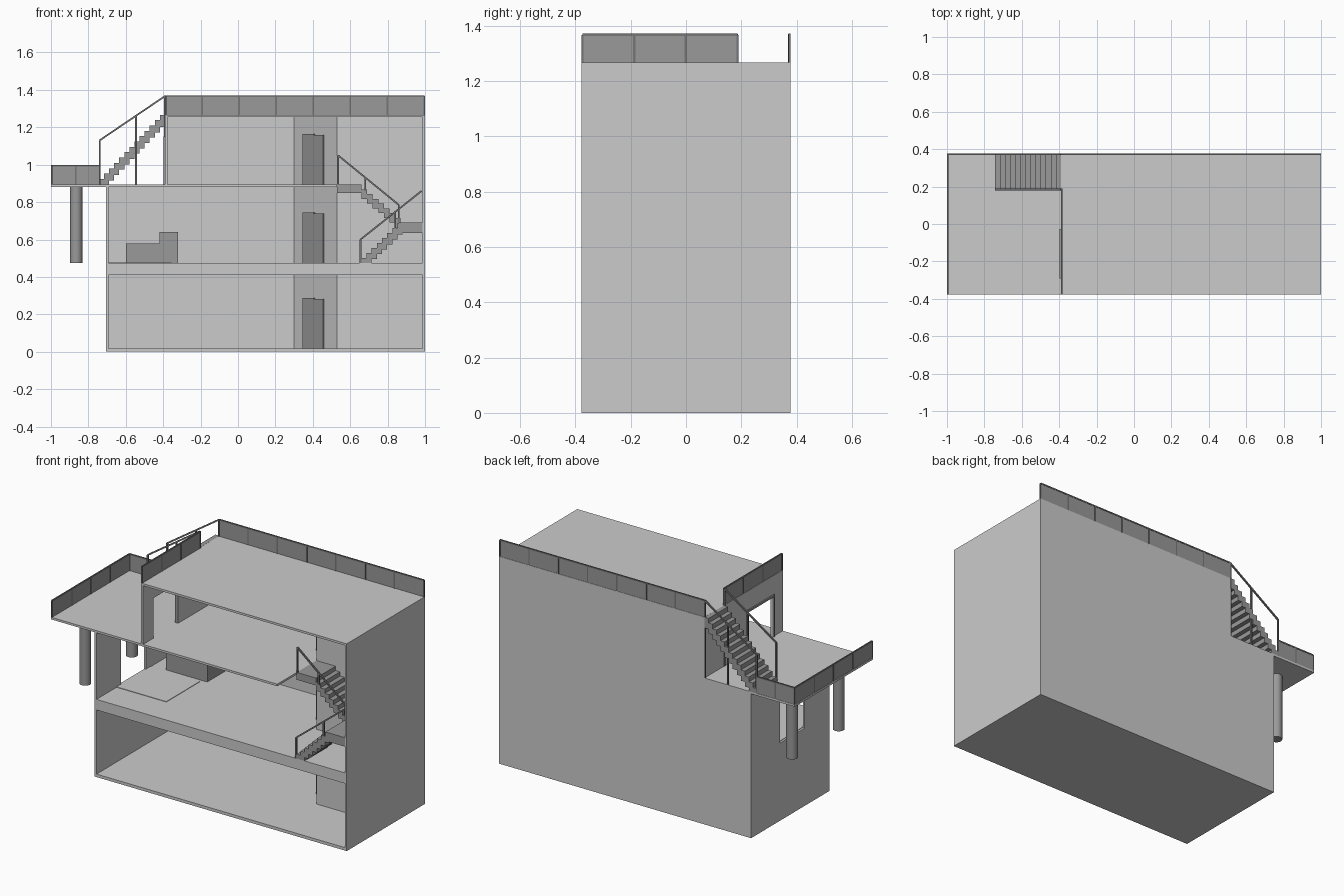
import bpy
import bmesh
from mathutils import Vector, Matrix

default_cube = bpy.data.objects.get("Cube")
if default_cube:
    bpy.data.objects.remove(default_cube, do_unlink=True)


def make_material(name, value):
    material = bpy.data.materials.new(name)
    material.use_nodes = True
    colour = (value, value, value, 1)
    material.diffuse_color = colour
    material.node_tree.nodes["Principled BSDF"].inputs["Base Color"].default_value = colour
    return material


wall_grey = make_material("light wall grey", 0.6)
fitting_grey = make_material("medium fitting grey", 0.32)
post_grey = make_material("dark post grey", 0.18)


def finish(name, mesh_data, material):
    mesh = bpy.data.meshes.new(name)
    mesh_data.to_mesh(mesh)
    mesh_data.free()
    mesh.materials.append(material)
    part = bpy.data.objects.new(name, mesh)
    bpy.context.collection.objects.link(part)
    return part


def boxes(name, material, *extents):
    """Join axis-aligned boxes given as (x range), (y range), (z range)."""
    bm = bmesh.new()
    for ranges in extents:
        low = Vector([min(r) for r in ranges])
        high = Vector([max(r) for r in ranges])
        matrix = Matrix.Translation((low + high) / 2) @ Matrix.Diagonal(high - low).to_4x4()
        bmesh.ops.create_cube(bm, size=1, matrix=matrix)
    return finish(name, bm, material)


def bars(name, material, pairs, width=0.009):
    """Square bars running between pairs of points."""
    bm = bmesh.new()
    for start, end in pairs:
        start, end = Vector(start), Vector(end)
        along = end - start
        turn = along.to_track_quat("Z", "Y").to_matrix().to_4x4()
        size = Matrix.Diagonal((width, width, along.length, 1))
        bmesh.ops.create_cube(bm, size=1, matrix=Matrix.Translation((start + end) / 2) @ turn @ size)
    return finish(name, bm, material)


# Main levels of the building
FRONT, BACK = -0.378, 0.378
LEFT, RIGHT, EDGE, UPPER = -0.705, 1.0, -1.0, -0.39
T = 0.013
GROUND, FIRST, SECOND, ROOF = 0.018, 0.475, 0.895, 1.267
CEILINGS = (0.41, SECOND - T, ROOF - T)
FLOORS = (GROUND, FIRST, SECOND)
VOID_X, MID_Y = 0.53, 0.0
DEPTH = (FRONT, BACK)

# Floors and roof, with a stairwell cut out of the terrace level
boxes("ground_floor", wall_grey, ((LEFT, RIGHT), DEPTH, (0, GROUND)))
boxes("first_floor_slab", wall_grey, ((LEFT, RIGHT), DEPTH, (CEILINGS[0], FIRST)))
boxes("terrace_slab", wall_grey,
      ((EDGE, VOID_X), DEPTH, (CEILINGS[1], SECOND)),
      ((VOID_X, RIGHT), (MID_Y, BACK), (CEILINGS[1], SECOND)))
boxes("roof_slab", wall_grey, ((UPPER, RIGHT), DEPTH, (CEILINGS[2], ROOF)))

# Outer walls
boxes("back_wall", wall_grey,
      ((LEFT, RIGHT), (BACK - T, BACK), (0, SECOND)),
      ((UPPER, RIGHT), (BACK - T, BACK), (SECOND, ROOF)))
boxes("side_wall", wall_grey, ((RIGHT - T, RIGHT), DEPTH, (0, ROOF)))


def wall_with_door(name, x, bottom, top, door, head, base):
    span = (x, x + T)
    boxes(name, wall_grey,
          (span, (FRONT, door[0]), (bottom, top)),
          (span, (door[1], BACK), (bottom, top)),
          (span, door, (head, top)),
          (span, door, (bottom, base)))


wall_with_door("lower_end_wall", LEFT, 0, SECOND, (-0.14, 0.1), 0.75, FIRST)
TERRACE_DOOR = (-0.28, -0.04)
HEAD = 1.14
wall_with_door("upper_end_wall", UPPER, SECOND - T, ROOF, TERRACE_DOOR, HEAD, SECOND)

# Frame around the terrace door
frame_x = (UPPER - 0.008, UPPER + T)
near, far = TERRACE_DOOR
F = 0.012
boxes("terrace_door_frame", fitting_grey,
      (frame_x, (near - F, near), (SECOND, HEAD + F)),
      (frame_x, (far, far + F), (SECOND, HEAD + F)),
      (frame_x, (near, far), (HEAD, HEAD + F)))

# Service core: straight wall, slanted wall and a double door on each storey
corner, rear = Vector((VOID_X, MID_Y, 0)), Vector((0.3, BACK - T, 0))
slant = (rear - corner).normalized()
outward = Vector((-slant.y, slant.x, 0))
if outward.y > 0:
    outward.negate()


def slanted_plate(name, material, start, end, low, high, thickness, offset):
    size = Matrix.Diagonal(((end - start).length, thickness, high - low, 1))
    centre = (start + end) / 2 + outward * offset + Vector((0, 0, (low + high) / 2))
    turn = Matrix((slant, outward, slant.cross(outward))).transposed().to_4x4()
    bm = bmesh.new()
    bmesh.ops.create_cube(bm, size=1, matrix=Matrix.Translation(centre) @ turn @ size)
    bmesh.ops.recalc_face_normals(bm, faces=bm.faces)
    finish(name, bm, material)


for level, (floor, ceiling) in enumerate(zip(FLOORS, CEILINGS), 1):
    boxes(f"core_wall_{level}", wall_grey,
          ((VOID_X, RIGHT - T), (MID_Y, MID_Y + T), (floor, ceiling)))
    slanted_plate(f"core_slanted_wall_{level}", wall_grey, corner, rear, floor, ceiling, T, -T / 2)
    for side, a, b, height in (("right", 0.3, 0.52, 0.265), ("left", 0.52, 0.77, 0.27)):
        slanted_plate(f"core_door_{side}_{level}", fitting_grey, corner.lerp(rear, a),
                      corner.lerp(rear, b), floor, floor + height, 0.008, 0.004)

# Pillars under the terrace
for name, y in (("front_pillar", -0.24), ("back_pillar", 0.21)):
    bm = bmesh.new()
    height = CEILINGS[1] - FIRST
    bmesh.ops.create_cone(bm, cap_ends=True, segments=24, radius1=0.033, radius2=0.033,
                          depth=height,
                          matrix=Matrix.Translation((-0.865, y, FIRST + height / 2)))
    pillar = finish(name, bm, fitting_grey)
    for face in pillar.data.polygons:
        face.use_smooth = len(face.vertices) == 4


# Stairs made of overlapping step blocks
def stairs(name, x, run, z, rise, count, y_range, block):
    boxes(name, fitting_grey, *[
        ((x + i * run, x + (i + 1) * run), y_range,
         (max(z + (i + 1) * rise - block, z), z + (i + 1) * rise))
        for i in range(count)])


STAIR_Y = -0.19
LANDING = 0.69
stairs("lower_flight", 0.66, 0.0275, FIRST, 0.0266, 8, (FRONT, STAIR_Y), 0.06)
boxes("stair_landing", fitting_grey, ((0.86, RIGHT - T), (FRONT, MID_Y), (0.635, LANDING)))
# The upper flight climbs the other way, so its blocks run backwards
boxes("upper_flight", fitting_grey, *[
    ((0.87 - i * 0.03, 0.84 - i * 0.03), (STAIR_Y, MID_Y),
     (LANDING + (i - 1) * 0.0255, LANDING + (i + 1) * 0.0255)) for i in range(7)])
boxes("upper_landing", fitting_grey, ((VOID_X, 0.66), (STAIR_Y, MID_Y), (0.85, SECOND)))
ROOF_STAIR_Y = 0.19
stairs("roof_flight", -0.744, 0.0272, SECOND, (ROOF - SECOND) / 13, 13,
       (ROOF_STAIR_Y, BACK), 0.065)


# Handrails with posts
def handrail(name, y, start, end, posts):
    top = [(x, y, z) for x, z in (start, end)]
    uprights = []
    for x, foot in posts:
        t = (x - start[0]) / (end[0] - start[0])
        uprights.append(((x, y, foot), (x, y, start[1] + t * (end[1] - start[1]))))
    bars(name, post_grey, [top] + uprights)


handrail("lower_handrail", FRONT + 0.006, (0.655, 0.6), (0.982, 0.86),
         ((0.655, FIRST), (0.84, 0.63)))
handrail("upper_handrail", STAIR_Y, (0.535, 1.05), (0.86, 0.785),
         ((0.535, SECOND), (0.68, 0.86), (0.86, LANDING)))
for name, y in (("roof_handrail_front", ROOF_STAIR_Y - 0.006), ("roof_handrail_back", BACK - 0.005)):
    handrail(name, y, (-0.74, 1.13), (UPPER, 1.367),
             ((-0.74, SECOND), (-0.545, SECOND), (UPPER, SECOND)))


# Parapets: thin panels with posts and a top rail
def parapet(name, start, end, z, panels):
    height = Vector((0, 0, 0.1))
    start, end = Vector((*start, z)), Vector((*end, z))
    half = Vector((0.002, 0.002, 0))
    boxes(name + "_panel", fitting_grey,
          tuple(zip(start - half, end + half + height)))
    feet = [start.lerp(end, i / panels) for i in range(panels + 1)]
    bars(name + "_posts", post_grey,
         [(p, p + height) for p in feet] + [(start + height, end + height)], 0.008)


inset = 0.004
rear_y, front_y = BACK - inset, FRONT + inset
parapet("roof_back_parapet", (UPPER, rear_y), (RIGHT - inset, rear_y), ROOF, 7)
parapet("roof_end_parapet", (UPPER + inset, front_y), (UPPER + inset, ROOF_STAIR_Y - inset), ROOF, 3)
parapet("terrace_end_parapet", (EDGE + inset, front_y), (EDGE + inset, rear_y), SECOND, 4)
parapet("terrace_back_parapet", (EDGE + inset, rear_y), (-0.74, rear_y), SECOND, 2)

# Lounge furniture and floor mat
boxes("sofa", fitting_grey,
      ((-0.6, -0.42), (0.16, BACK - T), (FIRST, 0.58)),
      ((-0.42, -0.32), (0.16, BACK - T), (FIRST, 0.64)))
boxes("floor_mat", wall_grey, ((LEFT + T, -0.355), (-0.185, 0.14), (FIRST, FIRST + 0.003)))
